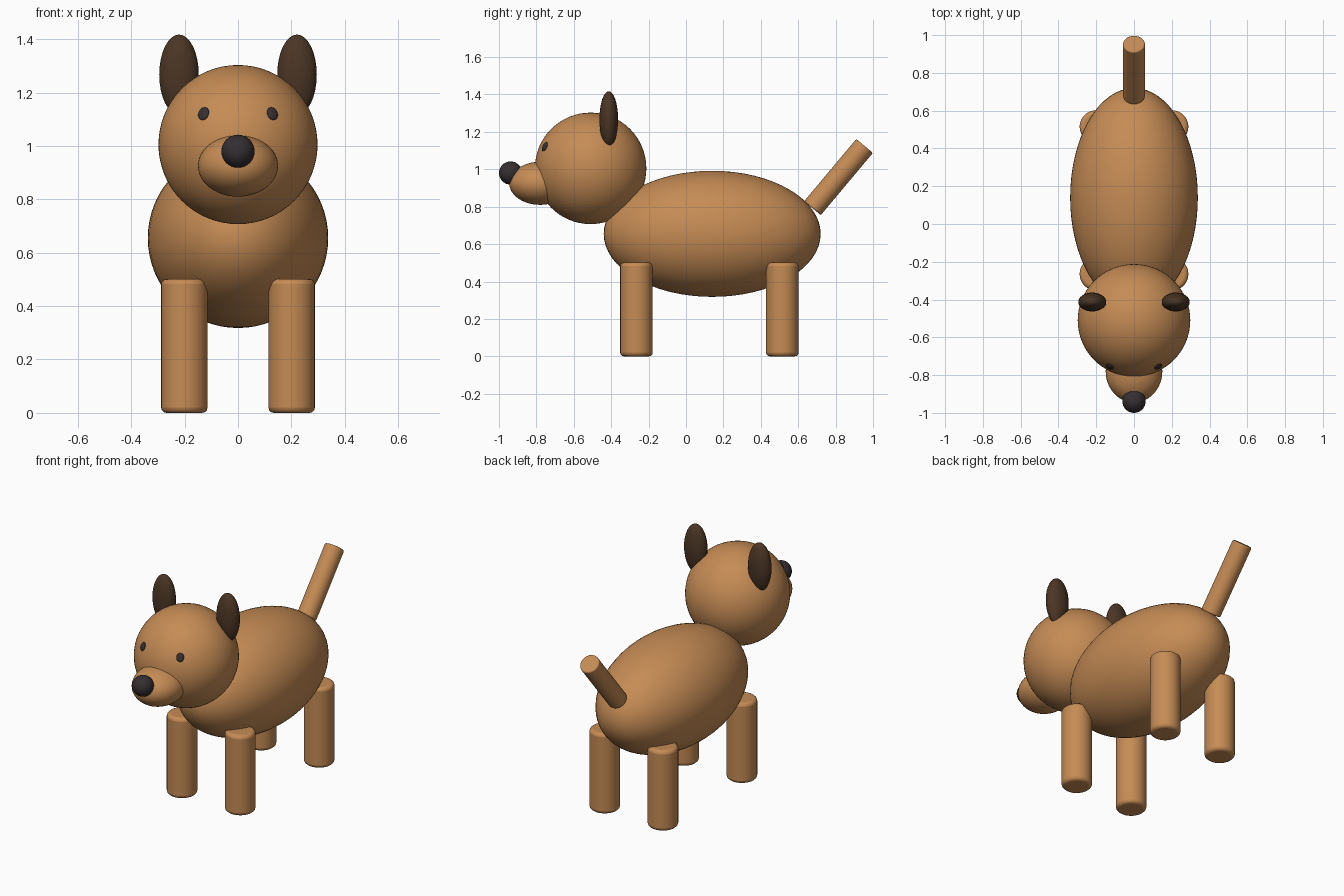
import bpy
import math
from mathutils import Vector

cube = bpy.data.objects.get("Cube")
if cube:
    bpy.data.objects.remove(cube, do_unlink=True)


def make_material(name, rgb):
    mat = bpy.data.materials.new(name)
    mat.use_nodes = True
    color = (*rgb, 1.0)
    mat.diffuse_color = color
    mat.node_tree.nodes["Principled BSDF"].inputs["Base Color"].default_value = color
    return mat


tan = make_material("tan_fur", (0.56, 0.26, 0.09))
brown = make_material("dark_brown_fur", (0.07, 0.036, 0.018))
black = make_material("soft_black", (0.036, 0.028, 0.031))


def finish(obj, name, mat):
    obj.name = name
    obj.data.materials.append(mat)
    bpy.ops.object.shade_smooth_by_angle(angle=math.radians(40))
    return obj


def ellipsoid(name, center, radii, mat, segments=48, facing=None):
    """Scaled sphere; facing turns its local z axis outward."""
    bpy.ops.mesh.primitive_uv_sphere_add(segments=segments, ring_count=segments // 2, location=center)
    obj = bpy.context.object
    obj.scale = radii
    if facing:
        obj.rotation_euler = facing.to_track_quat("Z", "Y").to_euler()
    return finish(obj, name, mat)


def rod(name, start, end, radius, bevel, mat):
    """Cylinder between two points with softened rims."""
    start, end = Vector(start), Vector(end)
    axis = end - start
    bpy.ops.mesh.primitive_cylinder_add(vertices=32, radius=radius, depth=axis.length,
                                        location=(start + end) / 2,
                                        rotation=axis.to_track_quat("Z", "Y").to_euler())
    obj = bpy.context.object
    mod = obj.modifiers.new("rounded_rims", "BEVEL")
    mod.width = bevel
    mod.segments = 3
    mod.limit_method = "ANGLE"
    mod.angle_limit = math.radians(40)
    return finish(obj, name, mat)


# Body, head and snout
head_center = Vector((0, -0.51, 1.005))
head_radius = 0.298
ellipsoid("body", (0, 0.14, 0.655), (0.338, 0.58, 0.337), tan, 64)
ellipsoid("head", head_center, (head_radius,) * 3, tan, 64)
ellipsoid("muzzle", (0, -0.78, 0.925), (0.15, 0.165, 0.115), tan)
ellipsoid("nose", (0, -0.938, 0.98), (0.062,) * 3, black, 32)

# Tail
rod("tail", (0, 0.676, 0.792), (0, 0.955, 1.125), 0.058, 0.008, tan)

# Paired parts
for side, sign in (("left", 1), ("right", -1)):
    ellipsoid(f"{side}_ear", (sign * 0.221, -0.413, 1.267), (0.074, 0.05, 0.15), brown, 32)
    outward = Vector((sign * 0.128, -0.243, 0.115)).normalized()
    ellipsoid(f"{side}_eye", head_center + outward * (head_radius + 0.002),
              (0.022, 0.026, 0.009), black, 24, outward)
    for end, y in (("front", -0.265), ("back", 0.515)):
        rod(f"{end}_{side}_leg", (sign * 0.201, y, 0), (sign * 0.201, y, 0.502), 0.087, 0.02, tan)
